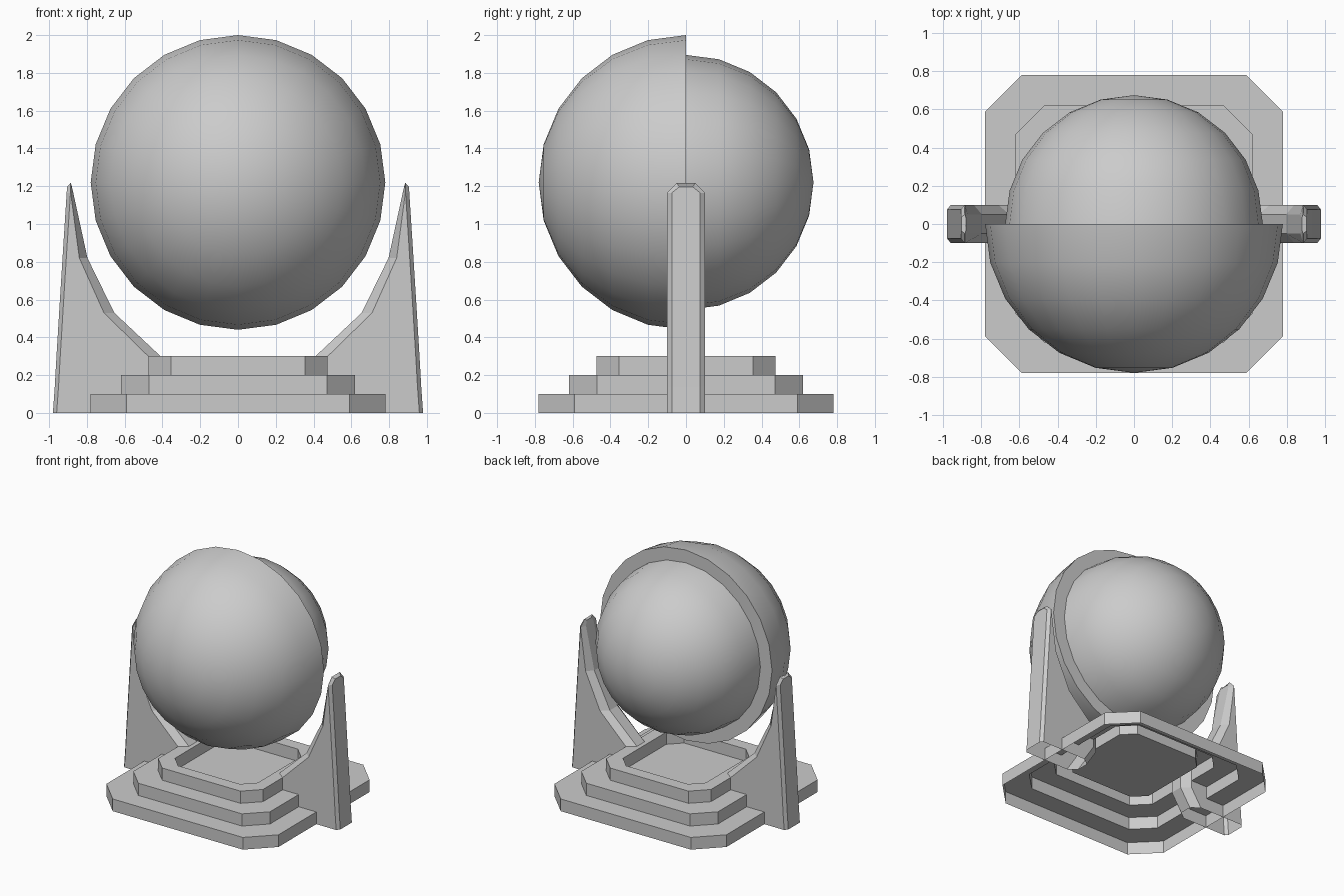
import bpy, bmesh, math
from mathutils import Vector

if "Cube" in bpy.data.objects:
    bpy.data.objects.remove(bpy.data.objects["Cube"])


def finish(name, bm):
    bmesh.ops.remove_doubles(bm, verts=bm.verts, dist=1e-4)
    bmesh.ops.recalc_face_normals(bm, faces=bm.faces)
    me = bpy.data.meshes.new(name)
    bm.to_mesh(me)
    bm.free()
    ob = bpy.data.objects.new(name, me)
    bpy.context.collection.objects.link(ob)
    return ob


def loft(bm, sections):
    """Skin closed loops of equal length, cap the last one."""
    loops = [[bm.verts.new(p) for p in s] for s in sections]
    n = len(loops[0])
    for a, b in zip(loops, loops[1:]):
        for i in range(n):
            j = (i + 1) % n
            bm.faces.new((a[i], a[j], b[j], b[i]))
    bm.faces.new(loops[-1])


def octagon(h, c, z):
    return [(x, y, z) for x, y in ((h, -c), (h, c), (c, h), (-c, h),
                                   (-h, c), (-h, -c), (-c, -h), (c, -h))]


# Stepped pedestal, hollow below, with a shallow recess on top
bm = bmesh.new()
steps = [(.78, .59, 0), (.78, .59, .1), (.62, .47, .1), (.62, .47, .2),
         (.475, .355, .2), (.475, .355, .3), (.375, .28, .3), (.375, .28, .2)]
loft(bm, [octagon(*s) for s in steps])
finish("stepped_base", bm)

# Globe: large front hemisphere and smaller rear hemisphere, axis along y
bm = bmesh.new()
Z, N = 1.22, 24
profile = []
for radius, start in ((.78, 0), (.675, 6)):
    for k in range(start, start + 7):
        a = math.radians(15 * k)
        profile.append((0, -radius * math.cos(a), Z + radius * math.sin(a)))
vs = [bm.verts.new(p) for p in profile]
es = [bm.edges.new(e) for e in zip(vs, vs[1:])]
bmesh.ops.spin(bm, geom=vs + es, cent=Vector((0, 0, Z)), axis=(0, 1, 0),
               angle=math.tau, steps=N, use_duplicate=False)
globe = finish("globe", bm)
bpy.context.view_layer.objects.active = globe
globe.select_set(True)
bpy.ops.object.shade_smooth_by_angle(angle=math.radians(30))
globe.select_set(False)

# Curved side supports with chamfered edges
# station: z, outer x, inner x, inner chamfer depth
stations = [(0, .98, .50, .065), (.14, .97, .41, .065), (.30, .961, .41, .065),
            (.53, .947, .655, .055), (.82, .929, .797, .043),
            (1.165, .907, .872, .014)]


def section(z, o, i, d):
    return [(o, -.075, z), (o, .075, z), (o - .02, .1, z), (i + d, .1, z),
            (i, .05, z), (i, -.05, z), (i + d, -.1, z), (o - .02, -.1, z)]


for side, name in ((1, "right_support"), (-1, "left_support")):
    bm = bmesh.new()
    loops = [section(*s) for s in stations]
    loops.append([(.905, -.035, 1.197), (.905, .035, 1.197), (.887, .05, 1.217),
                  (.885, .05, 1.217), (.88, .03, 1.2), (.88, -.03, 1.2),
                  (.885, -.05, 1.217), (.887, -.05, 1.217)])
    loft(bm, [[(side * x, y, z) for x, y, z in s] for s in loops])
    finish(name, bm)
